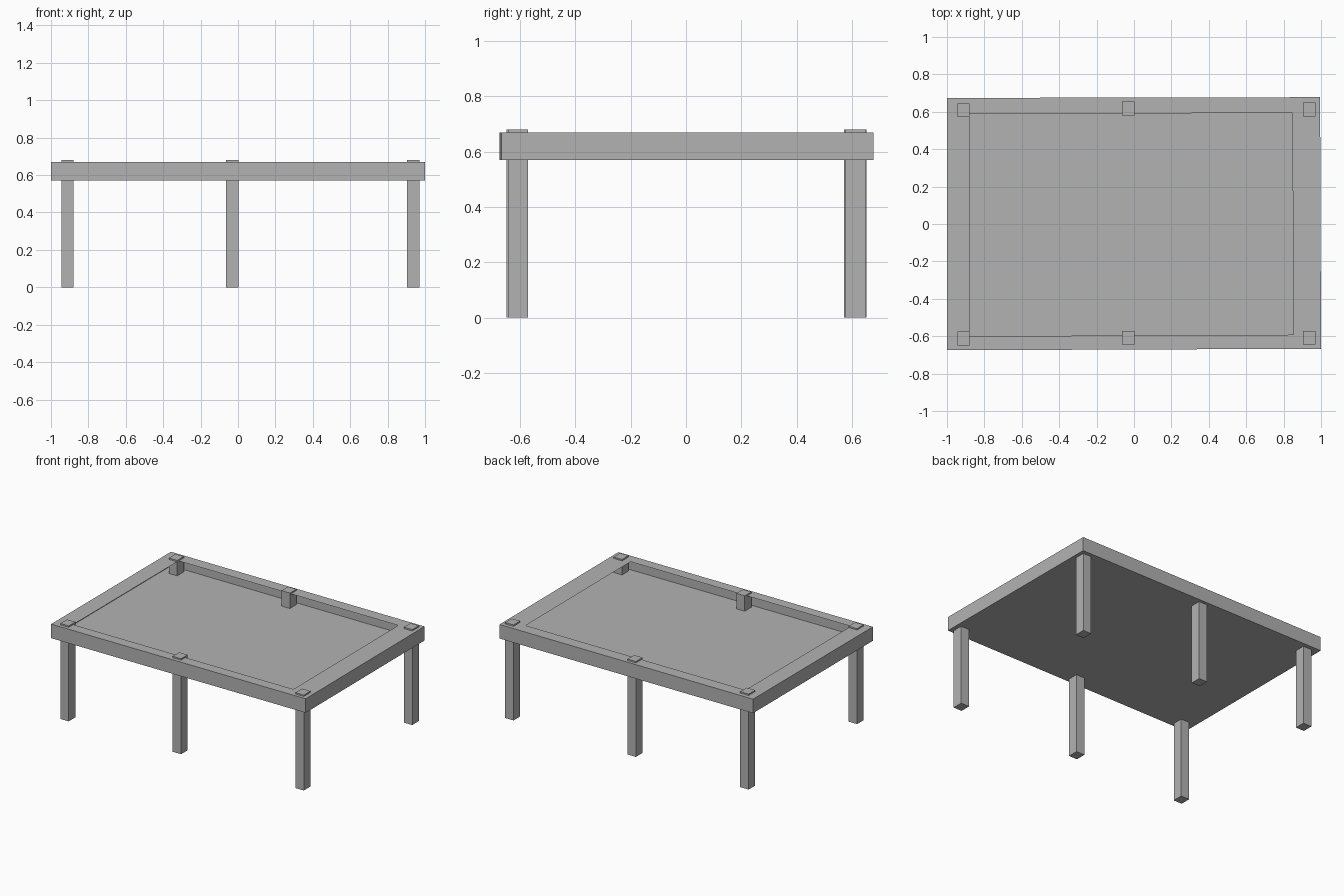
import bpy
import bmesh
from mathutils import Matrix, Vector

cube = bpy.data.objects.get("Cube")
if cube:
    bpy.data.objects.remove(cube, do_unlink=True)

# One plain grey for every part
grey = bpy.data.materials.new("plain grey")
grey.use_nodes = True
color = (0.45, 0.45, 0.45, 1)
grey.diffuse_color = color
grey.node_tree.nodes["Principled BSDF"].inputs["Base Color"].default_value = color

BED, RIM, POST_TOP = 0.57, 0.67, 0.68


def finish(name, bm):
    mesh = bpy.data.meshes.new(name)
    bm.to_mesh(mesh)
    bm.free()
    mesh.materials.append(grey)
    obj = bpy.data.objects.new(name, mesh)
    bpy.context.collection.objects.link(obj)
    return obj


def ring(bm, corners, z):
    return [bm.verts.new((x, y, z)) for x, y in corners]


def bridge(bm, a, b):
    for i in range(4):
        j = (i + 1) % 4
        bm.faces.new((a[i], a[j], b[j], b[i]))


# Hollow tray: flat bed, upright walls and a thin overhanging rim
outer = [(-1, -0.675), (1, -0.667), (0.995, 0.678), (-1, 0.674)]
inner = [(-0.88, -0.6), (0.852, -0.592), (0.847, 0.594), (-0.88, 0.588)]
bm = bmesh.new()
bottom = ring(bm, outer, BED)
top = ring(bm, outer, RIM)
lip = ring(bm, inner, RIM)
bm.faces.new(bottom[::-1])
bridge(bm, bottom, top)
bridge(bm, top, lip)
finish("table_tray", bm)

# Six square posts that rise through the bed and rim
posts = {
    "front_right_leg": (-0.912, -0.613),
    "front_middle_leg": (-0.03, -0.608),
    "front_left_leg": (0.937, -0.608),
    "back_right_leg": (-0.912, 0.608),
    "back_middle_leg": (-0.03, 0.617),
    "back_left_leg": (0.937, 0.613),
}
for name, (x, y) in posts.items():
    bm = bmesh.new()
    size = Vector((0.066, 0.074, POST_TOP))
    bmesh.ops.create_cube(bm, size=1, matrix=Matrix.Translation(
        (x, y, POST_TOP / 2)) @ Matrix.Diagonal(size).to_4x4())
    finish(name, bm)
